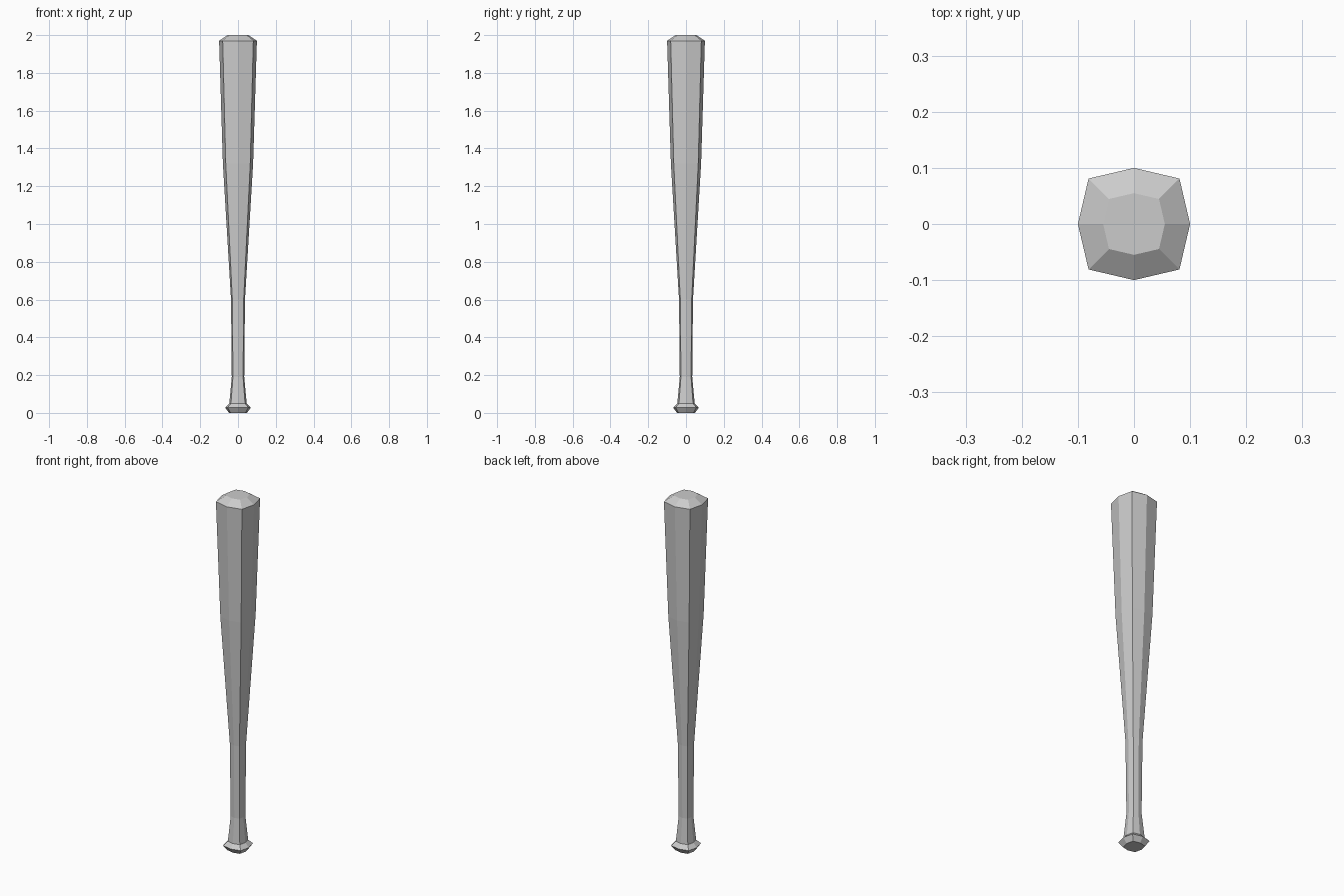
import bpy
import bmesh

cube = bpy.data.objects.get("Cube")
if cube:
    bpy.data.objects.remove(cube, do_unlink=True)

# Single flat grey
grey = bpy.data.materials.new("plain grey")
grey.use_nodes = True
colour = (0.6, 0.6, 0.6, 1)
grey.diffuse_color = colour
grey.node_tree.nodes["Principled BSDF"].inputs["Base Color"].default_value = colour

# Eight-sided cross-section: a square with slightly bowed sides
C = 0.81
SECTION = [(1, 0), (C, C), (0, 1), (-C, C), (-1, 0), (-C, -C), (0, -1), (C, -C)]

# Bat profile from bottom to top: (height, half width)
PROFILE = [
    (0.0, 0.048),   # base of the knob
    (0.028, 0.068),  # widest part of the knob
    (0.05, 0.046),  # top of the knob
    (0.19, 0.033),  # grip
    (0.6, 0.037),   # start of the taper
    (1.32, 0.08),   # barrel
    (1.97, 0.1),    # shoulder
    (2.0, 0.055),   # end cap
]

bm = bmesh.new()
rings = [[bm.verts.new((x * r, y * r, z)) for x, y in SECTION] for z, r in PROFILE]
n = len(SECTION)

# Side faces between neighbouring rings
for low, high in zip(rings, rings[1:]):
    for i in range(n):
        j = (i + 1) % n
        bm.faces.new((low[i], low[j], high[j], high[i]))

# Flat ends
bm.faces.new(rings[0][::-1])
bm.faces.new(rings[-1])

mesh = bpy.data.meshes.new("bat")
bm.to_mesh(mesh)
bm.free()
mesh.materials.append(grey)
bat = bpy.data.objects.new("bat", mesh)
bpy.context.collection.objects.link(bat)
